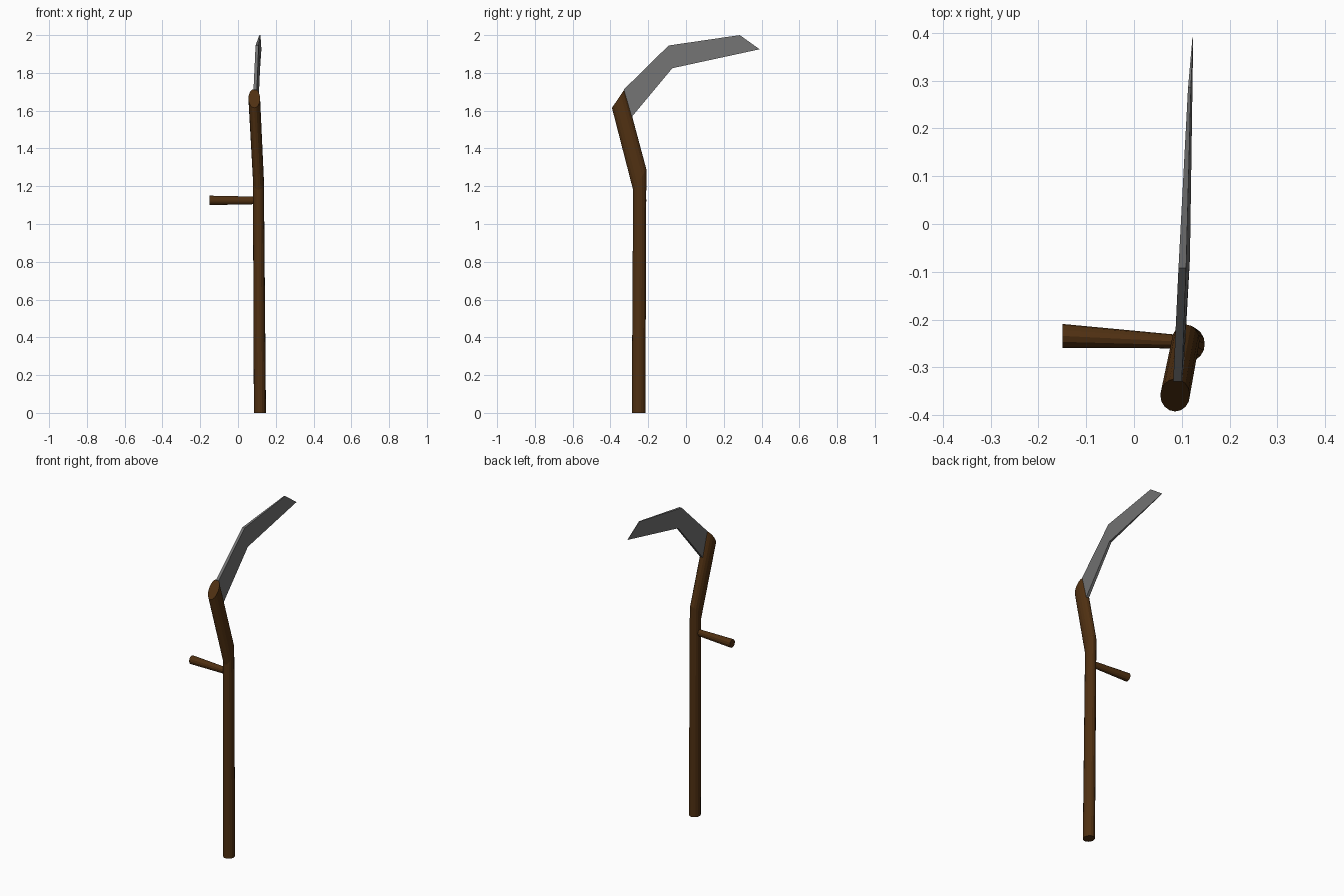
import bpy, bmesh
from math import cos, sin, tau
from mathutils import Vector

if "Cube" in bpy.data.objects:
    bpy.data.objects.remove(bpy.data.objects["Cube"])


def material(name, color):
    m = bpy.data.materials.new(name)
    m.diffuse_color = (*color, 1)
    m.use_nodes = True
    m.node_tree.nodes["Principled BSDF"].inputs["Base Color"].default_value = m.diffuse_color
    return m


def oval(center, u, v, sides):
    c, u, v = Vector(center), Vector(u), Vector(v)
    return [c + u * cos(tau * i / sides) + v * sin(tau * i / sides) for i in range(sides)]


def skin(name, rings, mat):
    """Bridge successive rings of points and cap both ends."""
    bm = bmesh.new()
    loops = [[bm.verts.new(p) for p in ring] for ring in rings]
    n = len(loops[0])
    for a, b in zip(loops, loops[1:]):
        for i in range(n):
            j = (i + 1) % n
            bm.faces.new((a[i], a[j], b[j], b[i]))
    bm.faces.new(loops[0])
    bm.faces.new(loops[-1])
    bmesh.ops.recalc_face_normals(bm, faces=bm.faces)
    mesh = bpy.data.meshes.new(name)
    bm.to_mesh(mesh)
    bm.free()
    mesh.materials.append(mat)
    bpy.context.collection.objects.link(bpy.data.objects.new(name, mesh))


wood = material("wood", (0.08, 0.03, 0.006))
steel = material("steel", (0.17, 0.17, 0.17))

# Bent pole with slanted joint and top
skin("pole", [
    oval((0.116, -0.251, 0), (0.032, 0, 0), (0, 0.036, 0), 16),
    oval((0.108, -0.245, 1.235), (0.029, 0, 0), (0, 0.035, 0.055), 16),
    oval((0.086, -0.358, 1.665), (0.031, 0, 0), (0, 0.034, 0.05), 16),
], wood)

# Side grip, wider at the free end
skin("side_grip", [
    oval((0.095, -0.246, 1.125), (0, 0.014, 0), (0, 0, 0.020), 12),
    oval((-0.15, -0.234, 1.125), (0, 0.025, 0), (0, 0, 0.025), 12),
], wood)

# Blade sections: spine (x, y, z), edge (x, y, z), half thickness of each
sections = [
    ((0.091, -0.329, 1.712), (0.096, -0.287, 1.567), 0.009, 0.009),
    ((0.101, -0.092, 1.945), (0.110, -0.072, 1.825), 0.008, 0.007),
    ((0.116, 0.285, 2.000), (0.123, 0.390, 1.925), 0.003, 0.0008),
]
rings = []
for spine, edge, ts, te in sections:
    s, e = Vector(spine), Vector(edge)
    ds, de = Vector((ts, 0, 0)), Vector((te, 0, 0))
    rings.append([s - ds, s + ds, e + de, e - de])
skin("blade", rings, steel)
